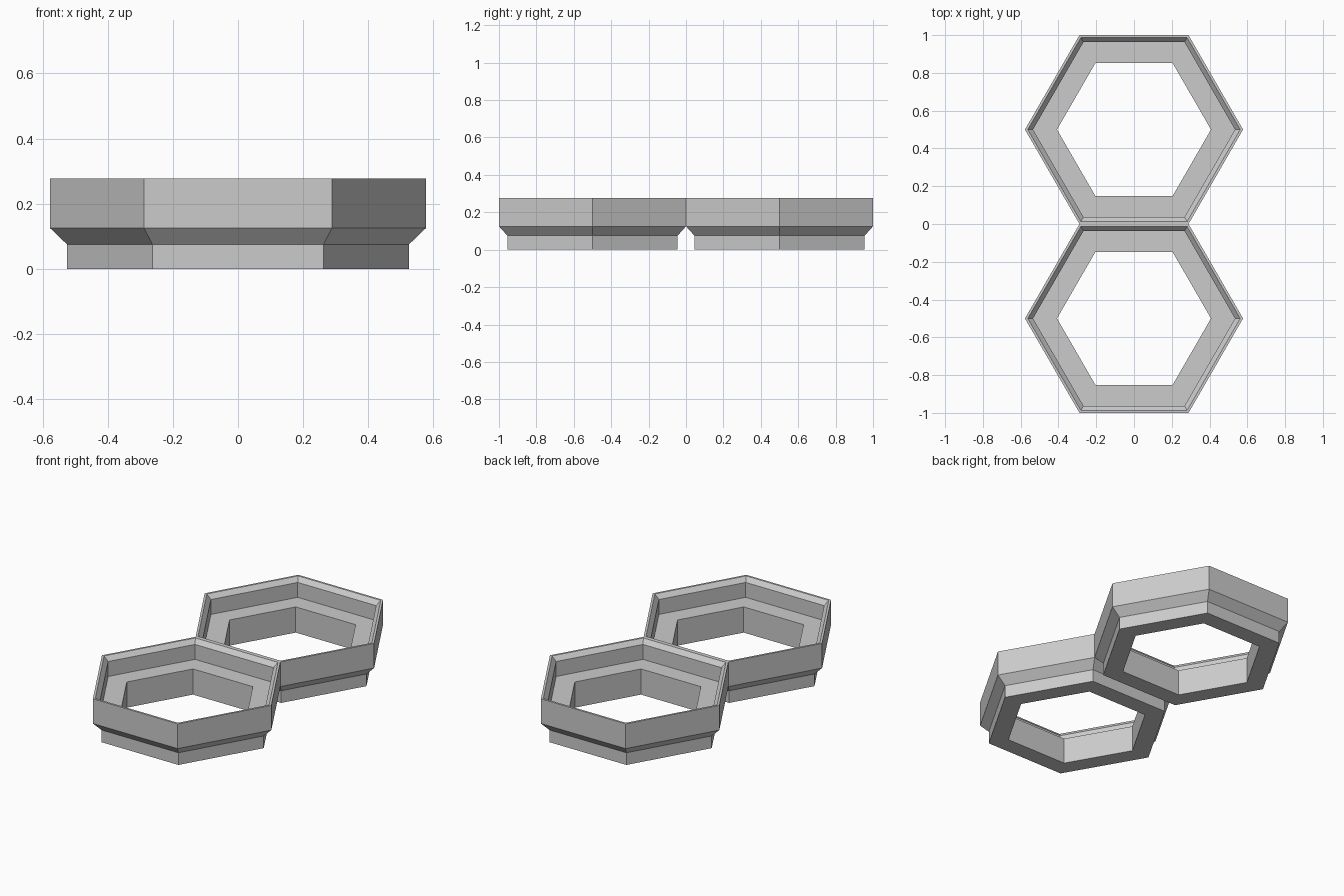
import bpy
import bmesh
from math import cos, sin, pi

cube = bpy.data.objects.get("Cube")
if cube:
    bpy.data.objects.remove(cube, do_unlink=True)

grey = bpy.data.materials.new("light grey")
grey.use_nodes = True
colour = (0.6, 0.6, 0.6, 1)
grey.diffuse_color = colour
grey.node_tree.nodes["Principled BSDF"].inputs["Base Color"].default_value = colour

# Closed ring cross-section: (distance from centre to flat side, height)
PROFILE = [
    (0.353, 0.0), (0.455, 0.0), (0.455, 0.075),   # foot
    (0.5, 0.125), (0.5, 0.277),                   # flared outer wall
    (0.487, 0.277), (0.463, 0.25),                # rim and inner chamfer
    (0.463, 0.158), (0.353, 0.158),               # inner ledge
]
SIDES = 6


def hex_ring(name, y):
    """Sweep the cross-section around a hexagon with corners on the x axis."""
    bm = bmesh.new()
    loops = []
    for k in range(SIDES):
        a = 2 * pi * k / SIDES
        loops.append([bm.verts.new((r / cos(pi / SIDES) * cos(a),
                                    r / cos(pi / SIDES) * sin(a), z))
                      for r, z in PROFILE])
    n = len(PROFILE)
    for k in range(SIDES):
        here, after = loops[k], loops[(k + 1) % SIDES]
        for i in range(n):
            j = (i + 1) % n
            bm.faces.new((here[i], after[i], after[j], here[j]))
    bmesh.ops.recalc_face_normals(bm, faces=bm.faces)
    mesh = bpy.data.meshes.new(name)
    bm.to_mesh(mesh)
    bm.free()
    mesh.materials.append(grey)
    ring = bpy.data.objects.new(name, mesh)
    ring.location.y = y
    bpy.context.collection.objects.link(ring)


# Two rings touching along one flat side
hex_ring("front_hex_ring", -0.5)
hex_ring("back_hex_ring", 0.5)
